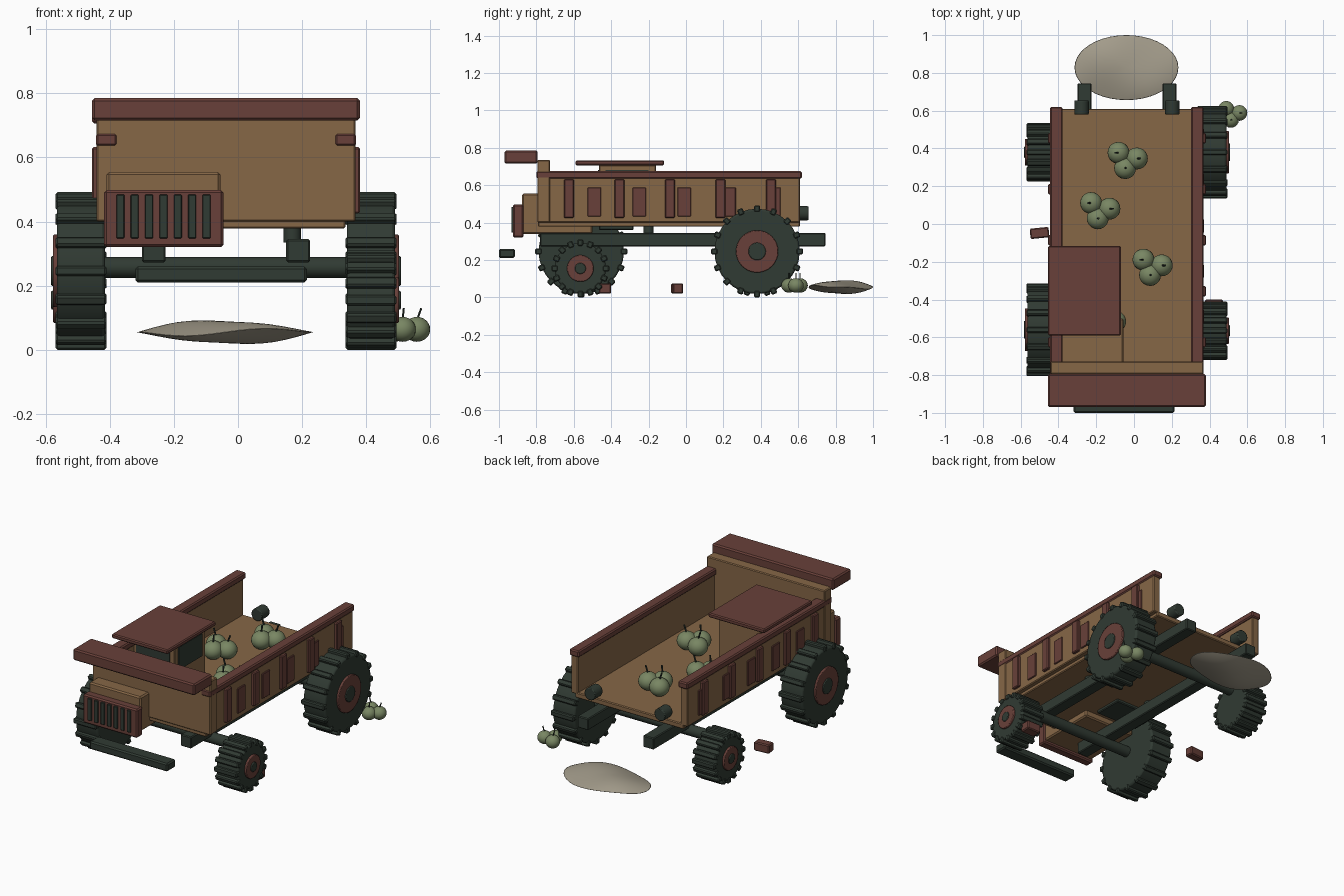
import bpy, math
from mathutils import Vector

cube = bpy.data.objects.get("Cube")
if cube:
    bpy.data.objects.remove(cube, do_unlink=True)


def material(name, rgb):
    m = bpy.data.materials.new(name)
    m.use_nodes = True
    m.diffuse_color = (*rgb, 1)
    m.node_tree.nodes["Principled BSDF"].inputs["Base Color"].default_value = (*rgb, 1)
    return m


WOOD = material("tan_wood", (0.24, 0.135, 0.062))
RUST = material("rust_brown", (0.14, 0.051, 0.041))
DARK = material("dark_iron", (0.030, 0.043, 0.033))
FRUIT = material("pale_green_fruit", (0.19, 0.24, 0.125))
CLOTH = material("grey_sack_cloth", (0.37, 0.335, 0.26))
MID = -0.0375  # centre line of the wagon body


def finish(name, mat, smooth=False):
    ob = bpy.context.object
    ob.name = name
    ob.data.materials.append(mat)
    if smooth:
        bpy.ops.object.shade_smooth_by_angle(angle=math.radians(35))
    return ob


def box(name, mat, xs, ys, zs, bevel=0.005, turn=0):
    """Box given by its extent on each axis."""
    lo, hi = Vector((xs[0], ys[0], zs[0])), Vector((xs[1], ys[1], zs[1]))
    bpy.ops.mesh.primitive_cube_add(size=1, location=(lo + hi) / 2)
    ob = finish(name, mat)
    for v in ob.data.vertices:
        v.co = v.co * (hi - lo)
    ob.rotation_euler.z = turn
    if bevel:
        mod = ob.modifiers.new("soft_edges", "BEVEL")
        mod.width, mod.segments = bevel, 1
    return ob


def rod(name, mat, centre, radius, length, axis="X", sides=32, bevel=0.0):
    rot = {"X": (0, math.pi / 2, 0), "Y": (math.pi / 2, 0, 0), "Z": (0, 0, 0)}[axis]
    bpy.ops.mesh.primitive_cylinder_add(vertices=sides, radius=radius, depth=length,
                                        location=centre, rotation=rot)
    ob = finish(name, mat, True)
    if bevel:
        mod = ob.modifiers.new("soft_edges", "BEVEL")
        mod.width, mod.segments, mod.limit_method = bevel, 2, "ANGLE"
    return ob


def wheel(name, x, y, radius, side):
    """Ribbed tyre with a rim disc and hub on its outer side."""
    lug, width = 0.018, 0.15
    rod(name + "_tyre", DARK, (x, y, radius), radius - lug, width, bevel=0.01)
    count = 16
    for i in range(count):
        a = math.tau * i / count
        r = radius - lug
        bpy.ops.mesh.primitive_cube_add(size=1)
        ob = finish(name + "_tread", DARK)
        for v in ob.data.vertices:
            v.co = v.co * Vector((width + 0.008, 0.032, 2 * lug))
        ob.rotation_euler.x = a
        ob.location = (x, y - r * math.sin(a), radius + r * math.cos(a))
        mod = ob.modifiers.new("soft_edges", "BEVEL")
        mod.width, mod.segments = 0.006, 1
    face = x + side * width / 2
    rod(name + "_rim", RUST, (face, y, radius), radius * 0.46, 0.024, bevel=0.004)
    rod(name + "_hub", DARK, (face + side * 0.005, y, radius), radius * 0.19, 0.026, bevel=0.004)


# Mismatched wheels and axles
LEFT, RIGHT, FRONT, REAR = 0.415, -0.49, -0.56, 0.38
wheel("front_left_wheel", LEFT, FRONT - 0.005, 0.155, 1)
wheel("front_right_wheel", RIGHT, FRONT, 0.246, -1)
wheel("rear_left_wheel", LEFT, REAR, 0.246, 1)
wheel("rear_right_wheel", RIGHT, REAR, 0.155, -1)
for name, y in (("front_axle", FRONT), ("rear_axle", REAR)):
    rod(name, DARK, (MID, y, 0.257), 0.033, 0.8, sides=16)

# Chassis, mounts and bumper
for s in (-1, 1):
    x = MID + s * 0.225
    box("chassis_rail", DARK, (x - 0.037, x + 0.037), (-0.78, 0.745), (0.273, 0.345))
    rod("body_mount", DARK, (x - 0.018, -0.2, 0.36), 0.027, 0.05, "Z", 16)
    rod("rear_lamp", DARK, (MID + s * 0.24, 0.617, 0.45), 0.038, 0.075, "Y", 20, 0.005)
box("bumper", DARK, (-0.32, 0.215), (-1.0, -0.915), (0.21, 0.26), 0.008)

# Wagon body
box("floor", WOOD, (-0.41, 0.335), (-0.79, 0.61), (0.378, 0.412))
box("front_wall", WOOD, (-0.442, 0.367), (-0.795, -0.727), (0.40, 0.735))
box("front_ledge", RUST, (-0.455, 0.38), (-0.97, -0.793), (0.715, 0.785), 0.008)


def across(s, inner, outer):
    return sorted((MID + s * inner, MID + s * outer))


for s in (-1, 1):
    box("side_wall", WOOD, across(s, 0.352, 0.400), (-0.79, 0.61), (0.40, 0.64))
    box("top_rail", RUST, across(s, 0.340, 0.406), (-0.80, 0.62), (0.635, 0.675), 0.007)
    for i in range(5):
        y = -0.626 + i * 0.27
        box("side_post", RUST, across(s, 0.39, 0.418), (y - 0.027, y + 0.027), (0.425, 0.632))
        y = -0.49 + i * 0.24
        box("side_patch", RUST, across(s, 0.39, 0.408), (y - 0.036, y + 0.036), (0.433, 0.588), 0.003)

# Bonnet and slotted grille
box("bonnet", WOOD, (-0.41, -0.055), (-0.877, -0.50), (0.34, 0.555), 0.008)
box("grille", RUST, (-0.418, -0.045), (-0.925, -0.868), (0.32, 0.498), 0.008)
for i in range(7):
    x = -0.367 + i * 0.0448
    box("grille_slot", DARK, (x - 0.0125, x + 0.0125), (-0.934, -0.92), (0.348, 0.484), 0.002)

# Cab with windows and flat roof
box("cab", WOOD, (-0.40, -0.11), (-0.465, -0.16), (0.40, 0.708))
box("cab_underside", DARK, (-0.40, -0.11), (-0.465, -0.28), (0.36, 0.405))
box("cab_front_window", DARK, (-0.37, -0.14), (-0.470, -0.464), (0.57, 0.68), 0)
box("cab_side_window", DARK, (-0.111, -0.105), (-0.43, -0.20), (0.54, 0.68), 0)
box("cab_roof", RUST, (-0.455, -0.07), (-0.59, -0.117), (0.706, 0.733), 0.006)


def fruit_cluster(centre, size, floor):
    """Three squat fruits, each with a short bent-over stem."""
    for dx, dy, tilt in ((-0.047, 0.034, -0.3), (0.05, 0.004, 0.35), (-0.012, -0.047, 0.1)):
        c = Vector((centre[0] + dx * size, centre[1] + dy * size, floor + 0.054 * size))
        bpy.ops.mesh.primitive_uv_sphere_add(segments=20, ring_count=12, radius=0.058 * size, location=c)
        ob = finish("fruit", FRUIT, True)
        ob.scale.z = 0.93
        stem = rod("fruit_stem", DARK, c + Vector((tilt * 0.03, 0, 0.068)) * size,
                   0.005 * size, 0.05 * size, "Z", 6)
        stem.rotation_euler = (0, tilt, 0)


for spot in ((-0.035, 0.343), (-0.18, 0.077), (0.097, -0.223), (-0.15, -0.52)):
    fruit_cluster(spot, 1.0, 0.412)
fruit_cluster((0.522, 0.585), 0.72, 0.025)

# Loose bricks on the ground
box("loose_brick", RUST, (-0.55, -0.45), (-0.075, -0.02), (0.02, 0.075), 0.006, 0.1)
box("loose_brick", RUST, (0.375, 0.47), (-0.465, -0.40), (0.02, 0.075), 0.006)

# Flattened empty sack: a lens with a wavy rim
bpy.ops.mesh.primitive_uv_sphere_add(segments=40, ring_count=20, radius=1)
sack = finish("empty_sack", CLOTH, True)
for v in sack.data.vertices:
    x, y, z = v.co
    bulge = math.copysign(z * z, z) * 0.034
    wave = 0.012 * math.sin(3.2 * x) * math.sin(2.0 * y + 0.4)
    v.co = (0.275 * x, 0.172 * y, bulge - wave)
sack.location = (-0.04, 0.828, 0.055)
